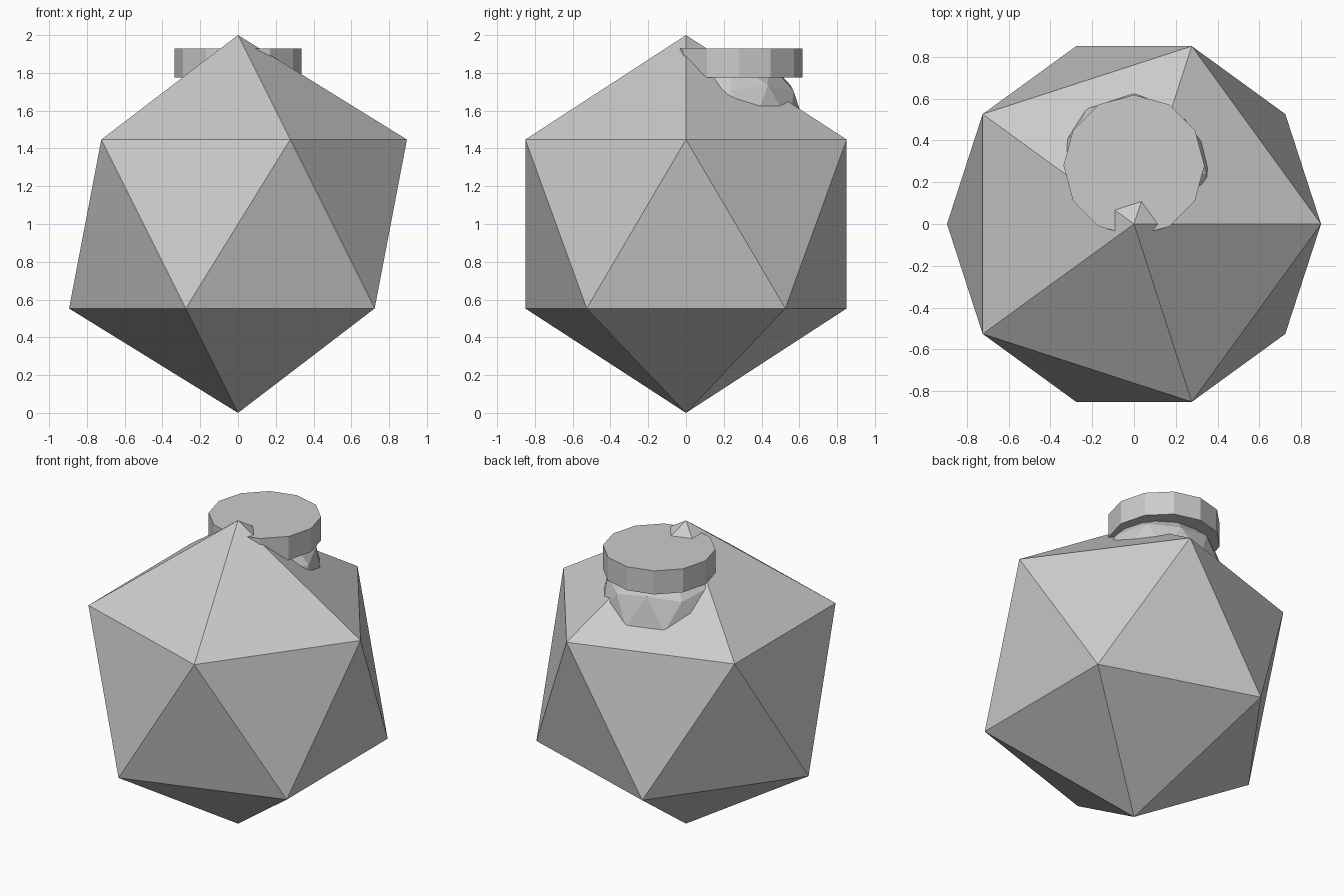
import bpy

if "Cube" in bpy.data.objects:
    bpy.data.objects.remove(bpy.data.objects["Cube"])


def ball(name, detail, radius, location):
    """Flat-shaded faceted ball."""
    bpy.ops.mesh.primitive_ico_sphere_add(
        subdivisions=detail, radius=radius, location=location)
    bpy.context.object.name = name


# Large twenty-sided body standing on its lowest point
ball("body", 1, 1.0, (0, 0, 1.0))

# Smaller faceted knob sunk into the rear upper faces
ball("neck", 2, 0.387, (0, 0.24, 1.532))

# Twelve-sided flat cap over the knob; the body tip pokes through its front edge
bpy.ops.mesh.primitive_cylinder_add(
    vertices=12, radius=0.337, depth=0.155, location=(0, 0.28, 1.8525))
bpy.context.object.name = "cap"
